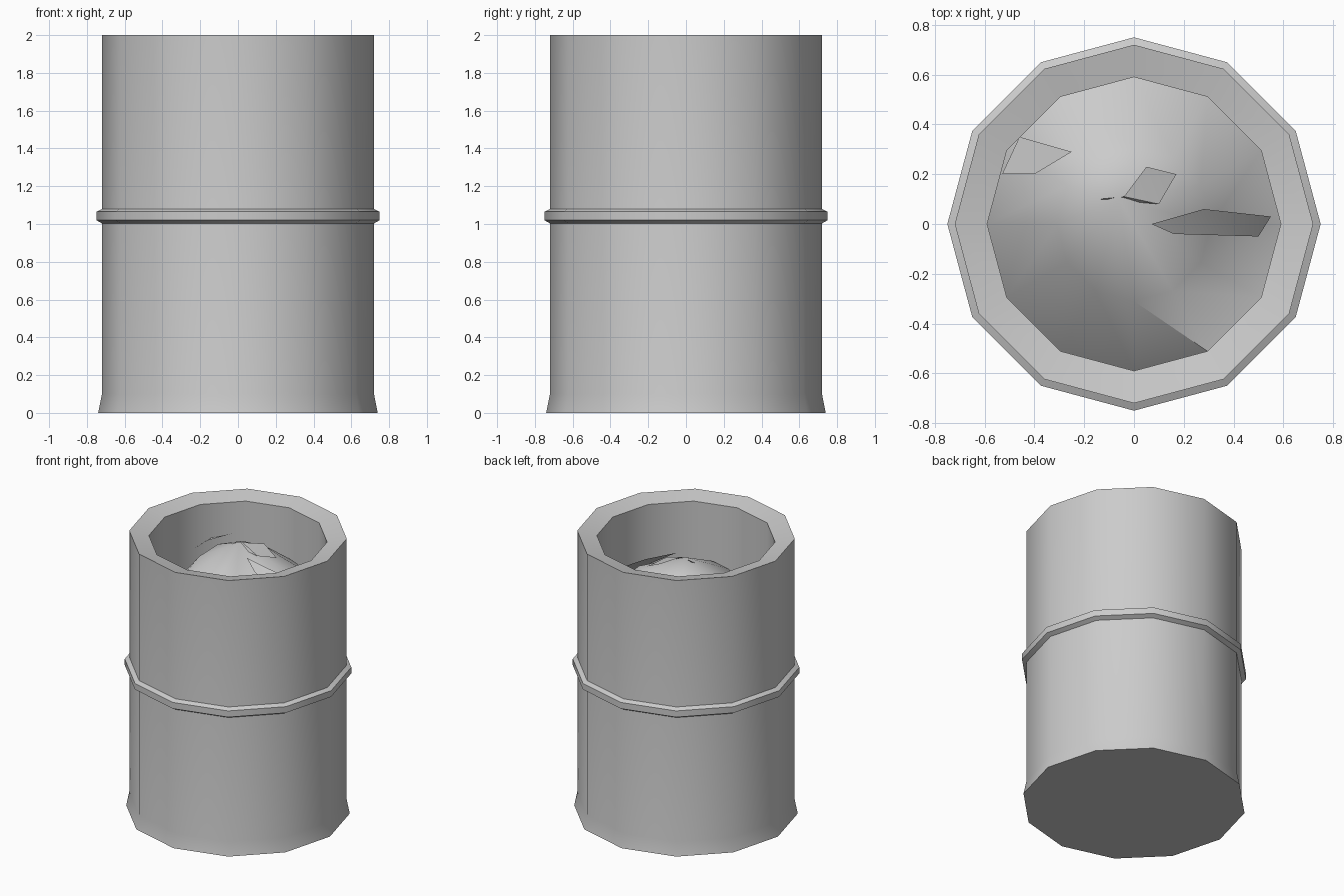
import bpy, math

if "Cube" in bpy.data.objects:
    bpy.data.objects.remove(bpy.data.objects["Cube"])

SIDES = 12

def make(name, verts, faces, angle=40):
    me = bpy.data.meshes.new(name)
    me.from_pydata(verts, [], faces)
    me.update()
    ob = bpy.data.objects.new(name, me)
    bpy.context.collection.objects.link(ob)
    bpy.ops.object.select_all(action='DESELECT')
    ob.select_set(True)
    bpy.context.view_layer.objects.active = ob
    bpy.ops.object.shade_smooth_by_angle(angle=math.radians(angle))
    return ob

def lathe(name, profile, cap_bottom=False, closed=False):
    verts, faces = [], []
    for r, z in profile:
        for i in range(SIDES):
            a = math.tau * i / SIDES
            verts.append((r * math.cos(a), r * math.sin(a), z))
    n = len(profile)
    for k in range(n if closed else n - 1):
        b, t = k * SIDES, ((k + 1) % n) * SIDES
        for i in range(SIDES):
            j = (i + 1) % SIDES
            faces.append((b + i, b + j, t + j, t + i))
    if cap_bottom:
        faces.append(tuple(reversed(range(SIDES))))
    return make(name, verts, faces)

# Barrel shell: flared foot, straight wall, sloping rim, inner wall
lathe("barrel", [(0.74, 0), (0.72, 0.1), (0.72, 2.0), (0.59, 1.97), (0.59, 1.3)],
      cap_bottom=True)

# Chamfered hoop around the middle
lathe("hoop", [(0.715, 1.0), (0.75, 1.02), (0.75, 1.065), (0.72, 1.08)])

# Crumpled contents: a lumpy mound, heights listed per 30 degree sector
peak = (-0.06, 0.1, 1.89)
middle = [1.70, 1.76, 1.78, 1.80, 1.81, 1.80, 1.76, 1.71, 1.69, 1.69, 1.61, 1.62]
edge = [1.50, 1.52, 1.56, 1.60, 1.62, 1.58, 1.42, 1.38, 1.38, 1.42, 1.54, 1.53]
verts, faces = [peak], []
for r, heights in ((0.31, middle), (0.59, edge)):
    for i, z in enumerate(heights):
        a = math.tau * i / SIDES
        verts.append((r * math.cos(a), r * math.sin(a), z))
for i in range(SIDES):
    j = (i + 1) % SIDES
    a, b, c, d = 1 + i, 1 + j, 1 + SIDES + j, 1 + SIDES + i
    faces += [(0, a, b), (a, d, c), (a, c, b)]
make("crumpled_contents", verts, faces, 50)

# Loose folded flaps lying on the mound
make("left_flap", [(-0.46, 0.35, 1.72), (-0.25, 0.29, 1.83), (-0.40, 0.20, 1.77),
                   (-0.53, 0.20, 1.66)], [(0, 3, 2, 1)])
make("right_flap", [(0.07, 0.0, 1.85), (0.28, 0.06, 1.77), (0.55, 0.03, 1.61),
                    (0.50, -0.05, 1.57), (0.16, -0.04, 1.79)],
     [(0, 4, 1), (1, 4, 3), (1, 3, 2)])
make("top_fold", [(-0.14, 0.10, 1.87), (-0.04, 0.11, 1.89), (0.05, 0.23, 1.86),
                  (0.17, 0.20, 1.80), (0.10, 0.08, 1.84)],
     [(0, 4, 1), (1, 4, 2), (2, 4, 3)])
